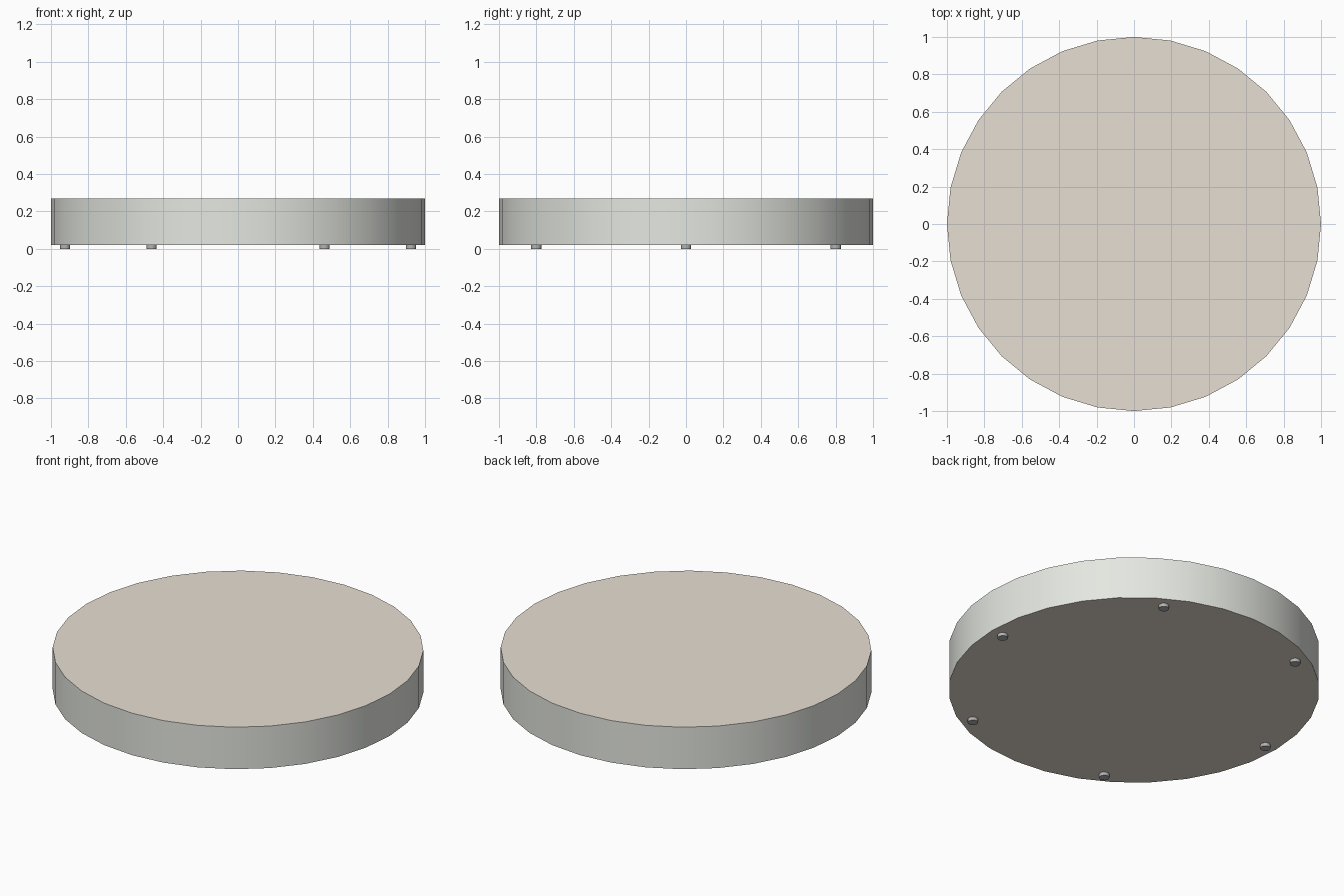
import bpy
from math import cos, sin, radians

if "Cube" in bpy.data.objects:
    bpy.data.objects.remove(bpy.data.objects["Cube"])


def material(name, rgb):
    mat = bpy.data.materials.new(name)
    mat.diffuse_color = (*rgb, 1)
    mat.use_nodes = True
    mat.node_tree.nodes["Principled BSDF"].inputs["Base Color"].default_value = mat.diffuse_color
    return mat


def cylinder(name, radius, z0, z1, sides, x=0, y=0):
    bpy.ops.mesh.primitive_cylinder_add(
        vertices=sides, radius=radius, depth=z1 - z0, location=(x, y, (z0 + z1) / 2))
    obj = bpy.context.object
    obj.name = name
    bpy.ops.object.shade_smooth_by_angle(angle=radians(35))
    return obj


beige = material("beige_panel", (0.80, 0.735, 0.65))
rim = material("rim_grey", (0.78, 0.80, 0.75))
dark = material("foot_grey", (0.45, 0.45, 0.45))

# Round platform: grey rim with beige top and bottom faces
platform = cylinder("platform", 1.0, 0.02, 0.27, 32)
platform.data.materials.append(rim)
platform.data.materials.append(beige)
for face in platform.data.polygons:
    face.material_index = 1 if abs(face.normal.z) > 0.5 else 0

# Six small feet around the underside
for i in range(6):
    a = radians(60 * i)
    foot = cylinder(f"foot_{i + 1}", 0.028, 0.0, 0.02, 16, 0.925 * cos(a), 0.925 * sin(a))
    foot.data.materials.append(dark)
